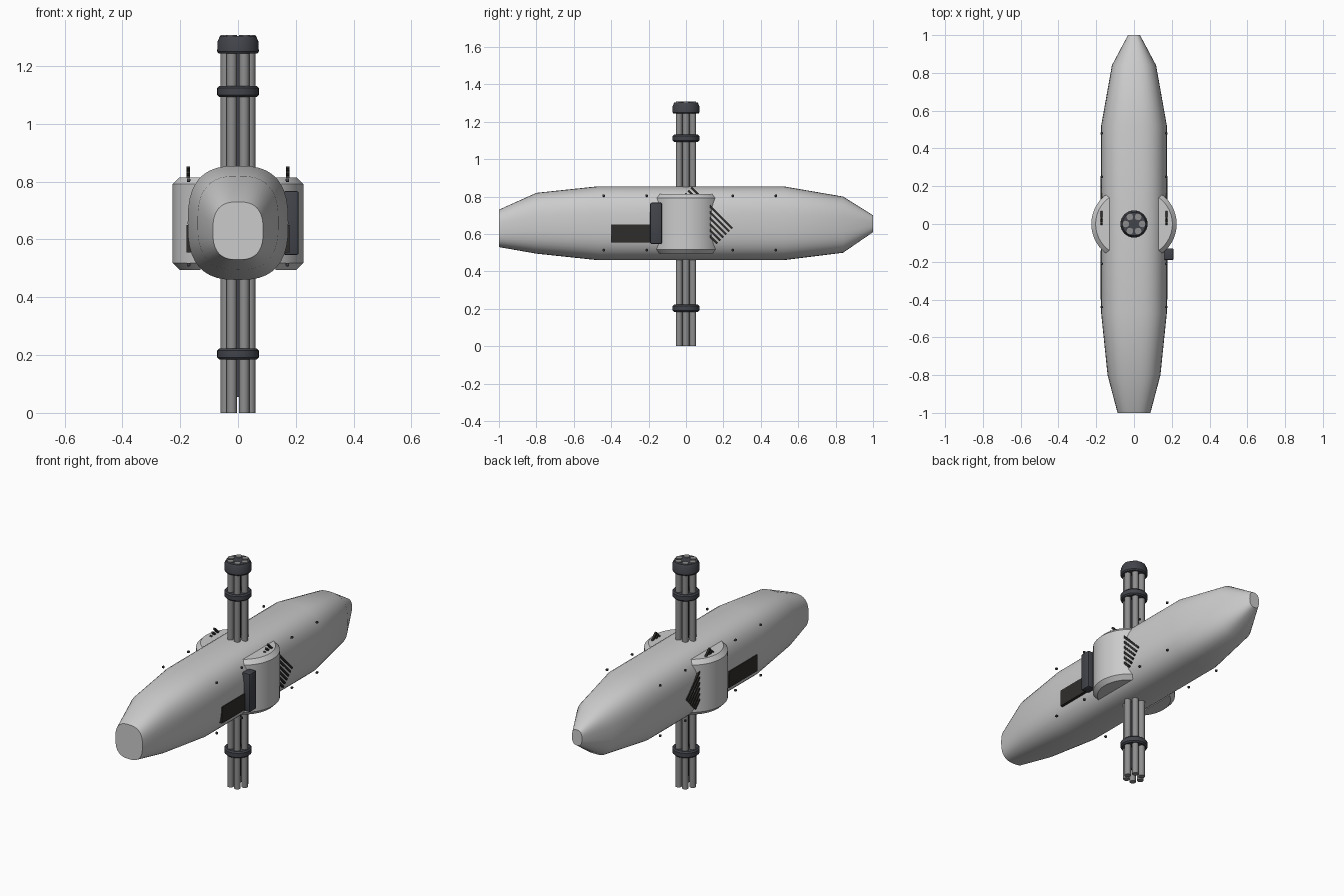
import bpy, bmesh, math
from mathutils import Matrix, Vector

if "Cube" in bpy.data.objects:
    bpy.data.objects.remove(bpy.data.objects["Cube"])


def material(name, rgb):
    m = bpy.data.materials.new(name)
    m.diffuse_color = (*rgb, 1)
    m.use_nodes = True
    m.node_tree.nodes["Principled BSDF"].inputs["Base Color"].default_value = m.diffuse_color
    return m


SLATE = material("dark_slate", (0.055, 0.058, 0.07))
STEEL = material("barrel_steel", (0.27, 0.27, 0.27))
BLACK = material("vent_black", (0.03, 0.027, 0.025))


def finish(name, bm, mat=None, angle=30):
    bmesh.ops.recalc_face_normals(bm, faces=bm.faces)
    me = bpy.data.meshes.new(name)
    bm.to_mesh(me)
    bm.free()
    ob = bpy.data.objects.new(name, me)
    bpy.context.collection.objects.link(ob)
    if mat:
        me.materials.append(mat)
    bpy.ops.object.select_all(action='DESELECT')
    ob.select_set(True)
    bpy.context.view_layer.objects.active = ob
    bpy.ops.object.shade_smooth_by_angle(angle=math.radians(angle))
    return ob


def loft(name, rings, mat=None, angle=30):
    bm = bmesh.new()
    loops = [[bm.verts.new(p) for p in r] for r in rings]
    n = len(loops[0])
    for a, b in zip(loops, loops[1:]):
        for i in range(n):
            j = (i + 1) % n
            bm.faces.new((a[i], a[j], b[j], b[i]))
    bm.faces.new(loops[0])
    bm.faces.new(loops[-1])
    return finish(name, bm, mat, angle)


def lathe(name, profile, mat, x=0, y=0, n=32):
    angs = [2 * math.pi * i / n for i in range(n)]
    return loft(name, [[(x + r * math.cos(a), y + r * math.sin(a), z) for a in angs]
                       for r, z in profile], mat)


def box(name, centre, size, mat, bevel=0.0, tilt=0.0):
    bm = bmesh.new()
    bmesh.ops.create_cube(bm, size=1)
    bmesh.ops.scale(bm, vec=size, verts=bm.verts)
    if bevel:
        bmesh.ops.bevel(bm, geom=bm.edges[:], offset=bevel, segments=2,
                        profile=0.5, affect='EDGES')
    bmesh.ops.rotate(bm, cent=(0, 0, 0), matrix=Matrix.Rotation(tilt, 3, 'X'), verts=bm.verts)
    bmesh.ops.translate(bm, vec=centre, verts=bm.verts)
    return finish(name, bm, mat)


# Long hull: rounded-square sections (y, half width, bottom, top)
def hull_ring(y, w, z0, z1, n=40, power=2 / 2.7):
    zc, h = (z0 + z1) / 2, (z1 - z0) / 2
    pts = []
    for i in range(n):
        a = 2 * math.pi * i / n
        c, s = math.cos(a), math.sin(a)
        pts.append((w * math.copysign(abs(c) ** power, c), y,
                    zc + h * math.copysign(abs(s) ** power, s)))
    return pts


sections = [(-1, 0.087, 0.53, 0.73), (-0.8, 0.14, 0.495, 0.82), (-0.47, 0.174, 0.46, 0.855),
            (0.52, 0.174, 0.46, 0.855), (0.84, 0.117, 0.50, 0.80), (1, 0.032, 0.61, 0.70)]
loft("hull", [hull_ring(*s) for s in sections])

# Six-barrel cluster through the hull
for i in range(6):
    a = math.radians(60 * i)
    lathe(f"barrel_{i + 1}", [(0.0175, 0), (0.0175, 1.308)], STEEL,
          0.043 * math.cos(a), 0.043 * math.sin(a), 20)
lathe("centre_rod", [(0.017, 0.055), (0.017, 1.29)], SLATE, n=16)

# Clamps and muzzle collar
for name, z in (("lower_clamp", 0.203), ("upper_clamp", 1.112)):
    lathe(name, [(0.065, z - 0.019), (0.072, z - 0.012), (0.072, z + 0.012),
                 (0.065, z + 0.019)], SLATE)
lathe("muzzle_collar", [(0.067, 1.243), (0.072, 1.25), (0.071, 1.285), (0.062, 1.304)], SLATE)


# Side housings: circular segments with chamfered ends
def housing_ring(side, r, z, cx=0.032, chord=0.13, n=28):
    half = math.acos((chord - cx) / r)
    return [(side * (cx + r * math.cos(t)), r * math.sin(t), z)
            for t in (-half + 2 * half * i / n for i in range(n + 1))]


for side, label in ((-1, "left"), (1, "right")):
    loft(f"{label}_housing", [housing_ring(side, r, z) for r, z in
                              ((0.171, 0.495), (0.194, 0.518), (0.194, 0.792), (0.171, 0.815))])

    # Dark inset panel ahead of the housing
    box(f"{label}_panel", (side * 0.168, -0.27, 0.602), (0.02, 0.26, 0.095), BLACK)

    # Diagonal slats running behind the housing
    along, across = Vector((0, 1, -1)).normalized(), Vector((0, -1, -1)).normalized()
    start = Vector((side * 0.172, 0.137, 0.739))
    for k in range(6):
        box(f"{label}_slat_{k + 1}", start + across * 0.0225 * k, (0.012, 0.31, 0.011),
            BLACK, tilt=-math.pi / 4)

    # Small studs along the hull shoulders
    for k, y in enumerate((-0.44, -0.21, 0.25, 0.48)):
        for z in (0.805, 0.513):
            box(f"{label}_stud_{k + 1}", (side * 0.171, y, z), (0.012, 0.012, 0.012),
                SLATE, bevel=0.003)

# Single feed box on the right
box("feed_box", (0.184, -0.16, 0.657), (0.052, 0.063, 0.222), SLATE, bevel=0.008)
